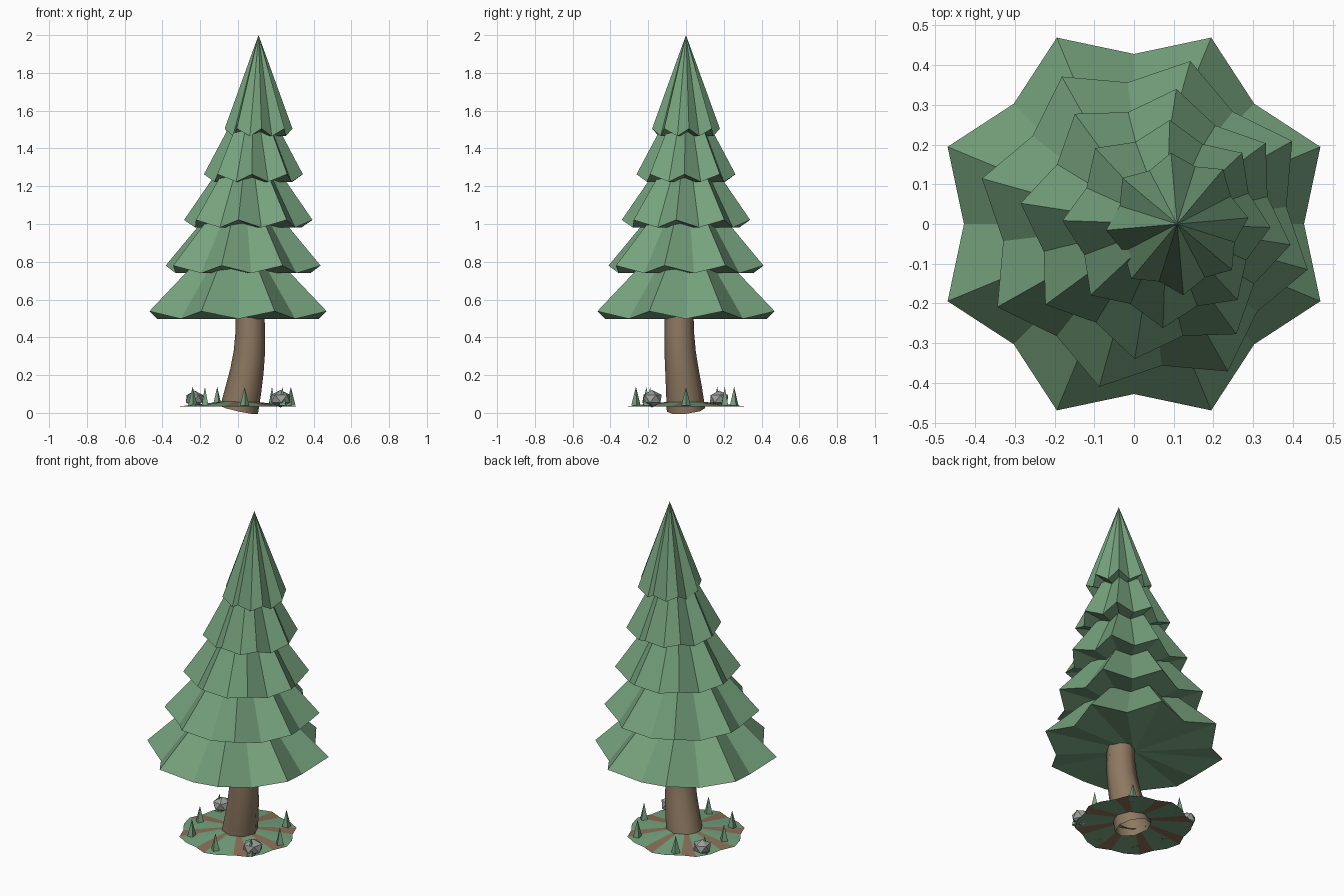
import bpy, bmesh, math
from mathutils import Vector

if "Cube" in bpy.data.objects:
    bpy.data.objects.remove(bpy.data.objects["Cube"])


def material(name, rgb):
    m = bpy.data.materials.new(name)
    m.diffuse_color = (*rgb, 1)
    m.use_nodes = True
    m.node_tree.nodes["Principled BSDF"].inputs["Base Color"].default_value = m.diffuse_color
    return m


LEAF = material("leaf green", (0.18, 0.36, 0.205))
BARK = material("bark brown", (0.27, 0.19, 0.12))
SOIL = material("soil brown", (0.26, 0.16, 0.10))
STONE = material("stone grey", (0.33, 0.35, 0.33))


def finish(bm, name, *mats, fix=True):
    if fix:
        bmesh.ops.recalc_face_normals(bm, faces=bm.faces)
    me = bpy.data.meshes.new(name)
    bm.to_mesh(me)
    bm.free()
    for m in mats:
        me.materials.append(m)
    ob = bpy.data.objects.new(name, me)
    bpy.context.collection.objects.link(ob)
    return ob


# Foliage: five star-shaped cones, each smaller, shifted and twisted
for i in range(5):
    bm = bmesh.new()
    cx, z, r = 0.0272 * i, 0.498 + 0.2418 * i, 0.508 - 0.082 * i
    twist = 0.12 * i
    apex = bm.verts.new((cx, 0, z + 0.535))
    base = bm.verts.new((cx, 0, z))
    ring = []
    for k in range(16):
        a = twist + k * math.pi / 8
        tip = k % 2
        rad = r if tip else r * 0.843
        ring.append(bm.verts.new((cx + rad * math.cos(a), rad * math.sin(a),
                                  z + 0.04 * tip)))
    for k in range(16):
        a, b = ring[k], ring[(k + 1) % 16]
        bm.faces.new((a, b, apex))
        bm.faces.new((b, a, base))
    finish(bm, f"foliage_tier_{i + 1}", LEAF)

# Trunk: open tube swept along a bent path (x, y, z, radius)
path = [(0.006, 0.0, 0.016, 0.102), (0.028, -0.010, 0.12, 0.096),
        (0.047, -0.021, 0.22, 0.089), (0.060, -0.031, 0.32, 0.083),
        (0.065, -0.036, 0.42, 0.079), (0.064, -0.036, 0.52, 0.076),
        (0.060, -0.034, 0.60, 0.074)]
bm = bmesh.new()
rings = []
for i, p in enumerate(path):
    lo, hi = path[max(i - 1, 0)], path[min(i + 1, len(path) - 1)]
    axis = (Vector(hi[:3]) - Vector(lo[:3])).normalized()
    q = Vector((0, 0, 1)).rotation_difference(axis)
    rings.append([bm.verts.new(Vector(p[:3]) + q @ Vector(
        (p[3] * math.cos(k * math.pi / 4), p[3] * math.sin(k * math.pi / 4), 0)))
        for k in range(8)])
for lo, hi in zip(rings, rings[1:]):
    for k in range(8):
        n = (k + 1) % 8
        bm.faces.new((lo[k], lo[n], hi[n], hi[k]))
for f in bm.faces:
    f.smooth = True
finish(bm, "trunk", BARK, fix=False)

# Ground patch: shallow star of wide grass and narrow soil wedges
bm = bmesh.new()
inner, outer = [], []
for k in range(24):
    a = math.radians(15 * k)
    rad = (0.325, 0.315, 0.30)[k % 3]
    inner.append(bm.verts.new((0.085 * math.cos(a), 0.085 * math.sin(a), 0.06)))
    outer.append(bm.verts.new((rad * math.cos(a), rad * math.sin(a), 0.033)))
for k in range(24):
    n = (k + 1) % 24
    f = bm.faces.new((inner[k], outer[k], outer[n], inner[n]))
    f.material_index = 1 if k % 3 == 2 else 0
finish(bm, "ground_patch", LEAF, SOIL, fix=False)

# Grass blades: slim four-sided spikes
spots = [(0.28, 0.0), (0.18, 0.205), (-0.11, 0.255), (-0.24, 0.165),
         (-0.24, -0.02), (-0.175, -0.19), (0.035, -0.265), (0.235, -0.21)]
for i, (x, y) in enumerate(spots):
    bm = bmesh.new()
    bmesh.ops.create_cone(bm, cap_ends=True, segments=4, radius1=0.025,
                          radius2=0, depth=0.1)
    ob = finish(bm, f"grass_blade_{i + 1}", LEAF)
    ob.location = (x, y, 0.088)
    ob.rotation_euler.z = math.atan2(y, x)

# Rocks: squashed low-poly balls
for i, (x, y, r) in enumerate([(0.225, -0.18, 0.06), (-0.23, 0.175, 0.055)]):
    bm = bmesh.new()
    bmesh.ops.create_icosphere(bm, subdivisions=1, radius=r)
    ob = finish(bm, f"rock_{i + 1}", STONE)
    ob.location = (x, y, 0.075)
    ob.scale = (1, 0.95, 0.78)
    ob.rotation_euler.z = 0.4 + i
